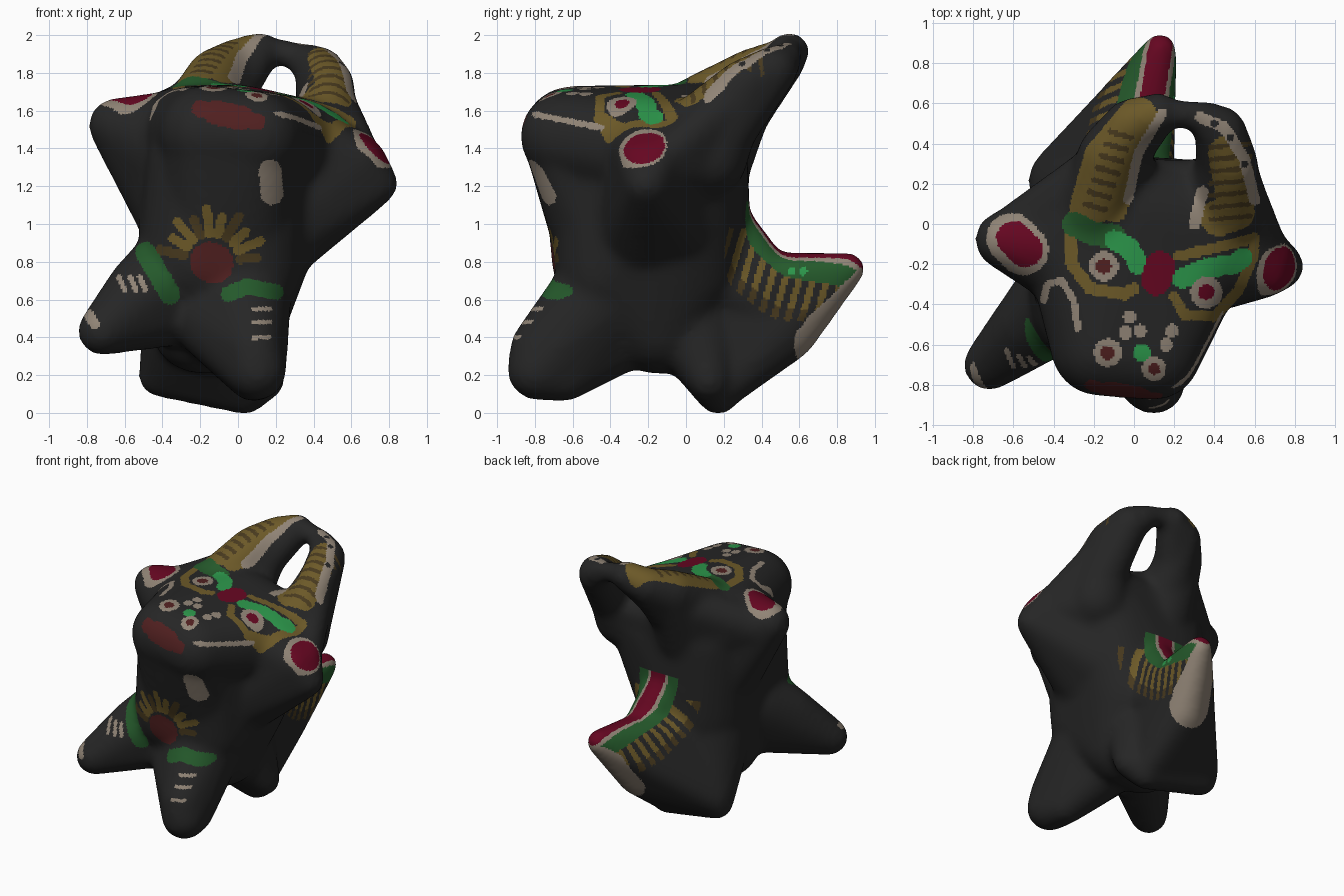
import bpy, bmesh, math
from mathutils import Vector

cube = bpy.data.objects.get("Cube")
if cube:
    bpy.data.objects.remove(cube, do_unlink=True)

# Colours
mesh_materials = []


def make_colour(name, red, green, blue):
    mat = bpy.data.materials.new(name)
    mat.use_nodes = True
    colour = (red, green, blue, 1)
    mat.diffuse_color = colour
    shader = next(n for n in mat.node_tree.nodes if n.type == 'BSDF_PRINCIPLED')
    shader.inputs["Base Color"].default_value = colour
    shader.inputs["Roughness"].default_value = .8
    mesh_materials.append(mat)
    return len(mesh_materials) - 1


charcoal = make_colour("charcoal", .019, .019, .019)
crimson = make_colour("crimson", .13, .002, .015)
maroon = make_colour("maroon", .08, .014, .014)
bright_green = make_colour("bright green", .025, .31, .07)
dark_green = make_colour("dark green", .018, .1, .024)
ochre = make_colour("ochre", .15, .1, .021)
brown = make_colour("brown", .065, .042, .013)
beige = make_colour("beige", .28, .23, .18)

# Clay parts: each is a hull stretched over a few balls (x, y, z, radius),
# with the radius enlarged to make up for the later smoothing
clay = bmesh.new()


def add_part(*balls):
    part = bmesh.new()
    for x, y, z, radius in balls:
        full_radius = math.sqrt(radius ** 2 + .004)
        ball = bmesh.ops.create_icosphere(part, subdivisions=3, radius=full_radius)
        bmesh.ops.translate(part, verts=ball["verts"], vec=(x, y, z))
    bmesh.ops.delete(part, geom=part.edges[:], context='EDGES_FACES')
    bmesh.ops.convex_hull(part, input=part.verts[:])
    loose = [v for v in part.verts if not v.link_faces]
    bmesh.ops.delete(part, geom=loose, context='VERTS')
    bmesh.ops.recalc_face_normals(part, faces=part.faces[:])
    temp = bpy.data.meshes.new("part")
    part.to_mesh(temp)
    clay.from_mesh(temp)
    bpy.data.meshes.remove(temp)
    part.free()


# Torso, lower and upper
add_part((-.2, -.39, .82, .32), (.04, -.39, .76, .29), (-.15, 0, .8, .34), (.02, -.02, .8, .33),
         (-.2, -.15, .47, .26), (-.02, -.15, .47, .26), (-.15, -.41, 1.3, .33), (.05, -.41, 1.3, .3),
         (-.2, 0, 1.35, .32), (.25, 0, 1.35, .32))
# Head with snout, and the throat below it
add_part((-.17, -.61, 1.48, .24), (.1, -.64, 1.46, .23), (-.3, 0, 1.46, .26),
         (.35, 0, 1.36, .29), (0, .04, 1.44, .29))
add_part((-.16, -.6, 1.42, .23), (.08, -.62, 1.4, .22), (-.14, -.46, 1.02, .27),
         (.03, -.46, 1.02, .26))
# Ears, and the shoulders running from them to the horns
add_part((-.65, -.08, 1.52, .13), (-.32, -.1, 1.4, .3), (-.28, -.05, 1.05, .25))
add_part((.73, -.21, 1.21, .1), (.66, -.26, 1.33, .085), (.68, -.14, 1.34, .085),
         (.3, -.15, 1.38, .28), (.1, -.22, .92, .29), (.1, 0, .95, .28))
add_part((.47, .28, 1.68, .12), (.68, -.16, 1.31, .08), (.4, .1, 1.33, .2))
add_part((-.14, .28, 1.66, .13), (-.55, -.03, 1.48, .14), (-.2, .1, 1.4, .2))
# Horns, each running back from the neck, with a thin bridge at the tips
add_part((-.2, .08, 1.61, .17), (-.12, .35, 1.77, .145), (-.1, .13, 1.35, .22))
add_part((-.12, .35, 1.77, .145), (-.02, .5, 1.85, .11), (-.09, .16, 1.45, .18))
add_part((-.02, .5, 1.85, .11), (.12, .55, 1.91, .085), (-.09, .3, 1.6, .12))
add_part((.46, .05, 1.5, .16), (.48, .3, 1.73, .125), (.43, .12, 1.35, .2))
add_part((.48, .3, 1.73, .125), (.43, .46, 1.81, .115), (.47, .18, 1.45, .15))
add_part((.43, .46, 1.81, .115), (.34, .53, 1.87, .06))
add_part((.12, .56, 1.92, .035), (.32, .54, 1.89, .035))
add_part((-.05, .18, 1.45, .13), (.4, .18, 1.45, .13))
# Front legs
add_part((-.72, -.7, .43, .115), (-.53, -.5, .66, .15), (-.33, -.35, .74, .25),
         (-.25, -.3, .6, .23))
add_part((.1, -.79, .22, .145), (.08, -.78, .34, .14), (.08, -.64, .18, .11), (0, -.4, .65, .28),
         (-.15, -.47, .5, .2), (-.05, -.35, .42, .2))
# Haunches and the wedge-shaped tail
add_part((-.15, 0, .65, .34), (.04, .17, .09, .085), (.14, .12, .17, .09), (-.42, .22, .19, .09))
add_part((-.15, .05, .56, .28), (.04, .2, .14, .1), (-.4, .25, .24, .1), (.02, .55, .42, .13),
         (.13, .865, .76, .06))
add_part((.02, .25, .65, .17), (.13, .865, .76, .06), (0, .45, .58, .18))
add_part((0, .17, 1.02, .15), (.06, .42, .72, .13))

# Fuse and smooth the clay, then refine it for painting
source_mesh = bpy.data.meshes.new("clay")
clay.to_mesh(source_mesh)
clay.free()
body = bpy.data.objects.new("painted_clay_animal", source_mesh)
bpy.context.scene.collection.objects.link(body)
fuse = body.modifiers.new("fuse", 'REMESH')
fuse.mode = 'VOXEL'
fuse.voxel_size = .024
soften = body.modifiers.new("soften", 'SMOOTH')
soften.factor = .5
soften.iterations = 18
refine = body.modifiers.new("refine", 'SUBSURF')
refine.levels = refine.render_levels = 1
graph = bpy.context.evaluated_depsgraph_get()
surface = bpy.data.meshes.new_from_object(body.evaluated_get(graph))
body.modifiers.clear()
body.data = surface
surface.materials.clear()
for mat in mesh_materials:
    surface.materials.append(mat)

# Stand it on the ground
ground = min(v.co.z for v in surface.vertices)
for v in surface.vertices:
    v.co.z -= ground
surface.update()

# Painting: brush strokes projected along a direction onto faces turned to it
for face in surface.polygons:
    face.material_index = charcoal
    face.use_smooth = True


def make_side(axes, toward, least, beyond=-1):
    toward = Vector(toward)
    return [(f, Vector([f.center[a] for a in axes])) for f in surface.polygons
            if f.normal.dot(toward) > least and f.center.dot(toward) > beyond]


def distance(point, path):
    best = (point - path[0]).length
    for a, b in zip(path, path[1:]):
        along = b - a
        t = max(0, min(1, (point - a).dot(along) / along.length_squared))
        best = min(best, (point - a - along * t).length)
    return best


def stroke(side, colour, width, *points):
    path = [Vector(p) for p in points]
    left, right = min(p.x for p in path) - width, max(p.x for p in path) + width
    bottom, top = min(p.y for p in path) - width, max(p.y for p in path) + width
    for face, point in side:
        if left < point.x < right and bottom < point.y < top and distance(point, path) < width:
            face.material_index = colour


def spot(side, outer, inner, radius, *points):
    stroke(side, outer, radius, *points)
    stroke(side, inner, radius * .5, *points)


above = make_side((0, 1), (0, 0, 1), .12, beyond=1.2)
front = make_side((0, 2), (0, -1, 0), .1, beyond=.3)
flank = make_side((1, 2), (1, 0, 0), .2)
ear_face = make_side((0, 1, 2), (.8, .1, .6), .4)
rear = make_side((0, 1, 2), (0, .6, -.8), .35)

# Horn paint with dark hatching
stroke(above, ochre, .1, (-.22, .08), (-.15, .33), (.02, .53))
stroke(above, ochre, .07, (-.1, .08), (-.06, .3))
stroke(above, ochre, .09, (.42, .03), (.51, .06), (.46, .35))
for step in range(7):
    y = .02 + step * .06
    stroke(above, brown, .011, (.38, y), (.58, y + .02))
    stroke(above, brown, .014, (-.25 + y * .35, y + .08), (-.15 + y * .35, y + .05))
stroke(above, beige, .024, (-.03, .12), (.02, .35), (.14, .55))
stroke(above, beige, .03, (.3, 0), (.34, .16))
stroke(above, beige, .028, (.33, .53), (.45, .48), (.55, .32), (.6, .12))
for x, y in ((.4, .5), (.48, .43), (.55, .3)):
    stroke(above, charcoal, .018, (x, y))

# Eyes and brows
stroke(above, ochre, .03, (-.32, .02), (-.31, -.2), (-.22, -.32), (-.05, -.35), (0, -.32))
stroke(above, dark_green, .06, (-.3, 0), (-.2, -.05), (-.1, -.06))
stroke(above, bright_green, .05, (-.1, -.08), (-.02, -.12), (.02, -.2))
stroke(above, ochre, .026, (.22, -.16), (.4, -.12), (.6, -.07), (.59, -.17), (.52, -.33),
       (.4, -.46), (.25, -.45), (.2, -.36))
stroke(above, bright_green, .05, (.24, -.27), (.36, -.22), (.5, -.2), (.54, -.17))
stroke(above, crimson, .075, (.11, -.28), (.13, -.21))
spot(above, beige, maroon, .075, (-.15, -.21))
spot(above, beige, crimson, .08, (.36, -.34))

# Ears
stroke(above, beige, .125, (-.61, -.07), (-.55, -.13))
stroke(above, crimson, .085, (-.6, -.07), (-.54, -.13))
stroke(ear_face, beige, .14, (.7, -.23, 1.39))
stroke(ear_face, crimson, .112, (.72, -.22, 1.4))

# Snout markings
stroke(above, beige, .018, (-.45, -.38), (-.43, -.3), (-.36, -.28), (-.3, -.38), (-.28, -.52))
spot(above, beige, maroon, .07, (-.13, -.64))
spot(above, beige, maroon, .06, (.1, -.72))
stroke(above, bright_green, .045, (.04, -.64))
for x, y in ((-.02, -.46), (-.04, -.54), (.03, -.53), (.16, -.6), (.19, -.53)):
    stroke(above, beige, .034, (x, y))
stroke(flank, beige, .016, (-.8, 1.58), (-.45, 1.51))
stroke(front, maroon, .045, (-.2, 1.61), (-.05, 1.58), (.1, 1.54))
stroke(front, maroon, .065, (-.12, 1.59), (.02, 1.56))
stroke(front, beige, .06, (.17, 1.28), (.18, 1.16))

# Chest flower and leg markings
for step in range(10):
    angle = math.radians(5 + step * 18)
    ray = Vector((math.cos(angle), math.sin(angle)))
    middle = Vector((-.14, .8))
    stroke(front, brown if step % 3 == 0 else ochre, .025, middle + ray * .15,
           middle + ray * (.24 + step % 2 * .04))
stroke(front, maroon, .105, (-.15, .8), (-.13, .79))
stroke(front, dark_green, .055, (-.49, .85), (-.43, .75), (-.36, .63))
stroke(front, dark_green, .042, (-.05, .63), (.05, .67), (.2, .64))
for z in (.55, .48, .4):
    stroke(front, beige, .011, (.08, z), (.17, z))
for x in (-.63, -.57, -.52):
    stroke(front, beige, .014, (x, .72), (x + .03, .65))
stroke(front, beige, .028, (-.79, .52), (-.76, .47))

# Tail: bands spreading out from its crest, and a pale underside
crest = [Vector(p) for p in ((0, .34, 1.1), (.03, .42, .93), (.08, .58, .83), (.14, .92, .82))]
for face in surface.polygons:
    place = face.center
    if place.y > .2 and .4 < place.z < 1.12:
        reach = distance(place, crest)
        stripe = math.sin((place.y - place.z * .3) * 85) > 0
        if reach < .06:
            face.material_index = crimson
        elif reach < .085:
            face.material_index = beige
        elif reach < .17:
            face.material_index = dark_green
        elif reach < .36 and stripe and place.z < .98:
            face.material_index = ochre if reach < .3 else brown
for y in (.56, .62):
    stroke(flank, bright_green, .022, (y, .75))
stroke(rear, beige, .15, (.12, .84, .64), (.04, .66, .42))
